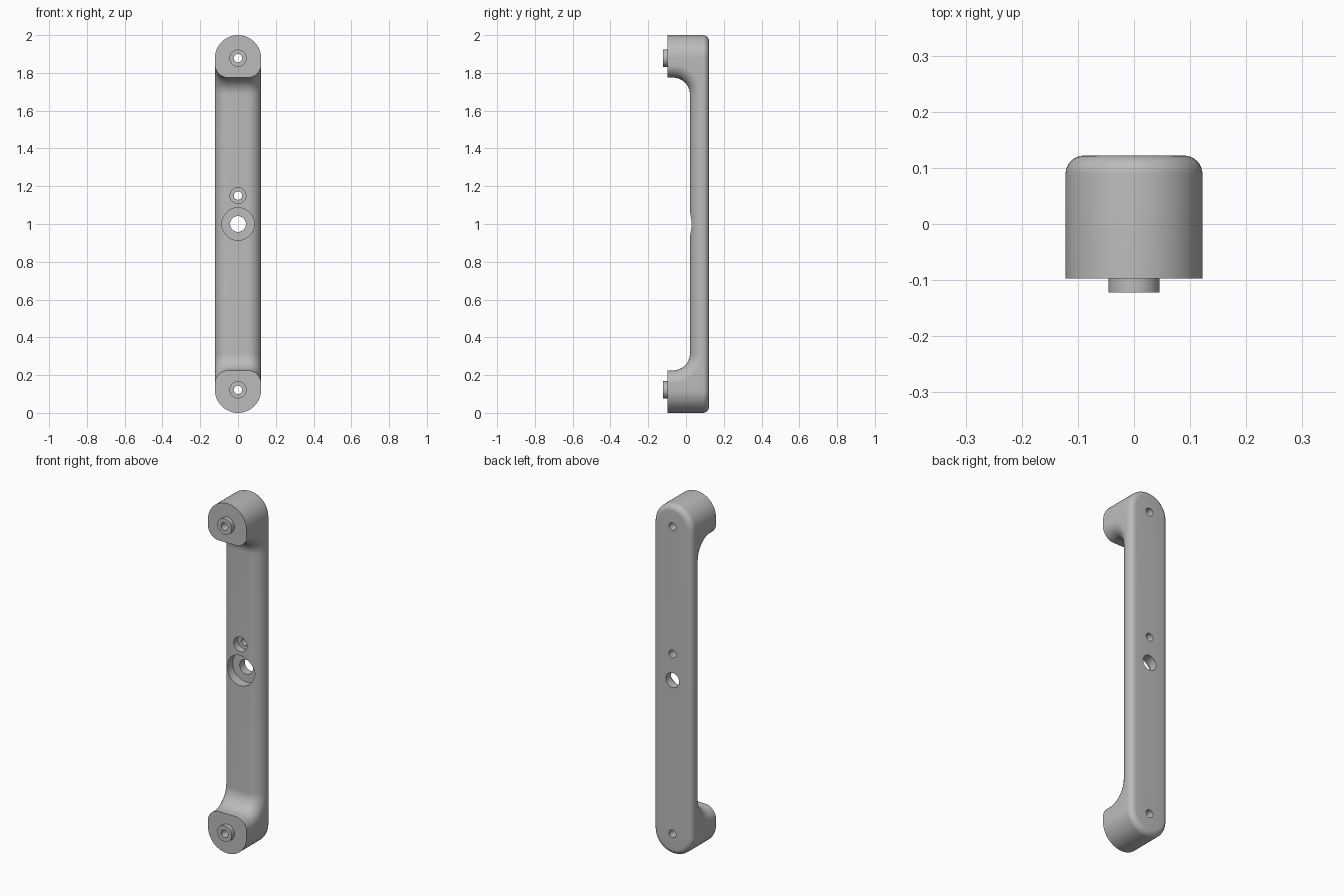
import bpy, bmesh
from math import sin, cos, pi, radians
from mathutils import Matrix

if "Cube" in bpy.data.objects:
    bpy.data.objects.remove(bpy.data.objects["Cube"])

R = 0.122                 # half width of the handle
FRONT, BACK = -0.097, 0.122
PIN = 1 - R               # mounting axis distance from mid height

grey = bpy.data.materials.new("plain grey")
grey.use_nodes = True
grey.diffuse_color = (0.5, 0.5, 0.5, 1)
grey.node_tree.nodes["Principled BSDF"].inputs["Base Color"].default_value = (0.5, 0.5, 0.5, 1)


def finish(name, bm):
    bmesh.ops.recalc_face_normals(bm, faces=bm.faces)
    mesh = bpy.data.meshes.new(name)
    bm.to_mesh(mesh)
    bm.free()
    mesh.materials.append(grey)
    obj = bpy.data.objects.new(name, mesh)
    bpy.context.collection.objects.link(obj)
    return obj


def activate(obj):
    bpy.ops.object.select_all(action='DESELECT')
    obj.select_set(True)
    bpy.context.view_layer.objects.active = obj


def bridge(bm, a, b, closed=True):
    n = len(a)
    for i in range(n if closed else n - 1):
        j = (i + 1) % n
        bm.faces.new((a[i], a[j], b[j], b[i]))


def cylinder(name, radius, y0, y1, z, segments=48):
    bm = bmesh.new()
    turn = Matrix.Translation((0, (y0 + y1) / 2, z)) @ Matrix.Rotation(radians(90), 4, 'X')
    bmesh.ops.create_cone(bm, cap_ends=True, segments=segments, radius1=radius,
                          radius2=radius, depth=y1 - y0, matrix=turn)
    return finish(name, bm)


def subtract(obj, cutter):
    cutter.hide_render = True
    mod = obj.modifiers.new("cut", 'BOOLEAN')
    mod.operation = 'DIFFERENCE'
    mod.solver = 'EXACT'
    mod.object = cutter
    activate(obj)
    bpy.ops.object.modifier_apply(modifier=mod.name)
    bpy.data.objects.remove(cutter)


def stadium(bm, r, y, steps=40):
    ring = []
    for side in (1, -1):
        for i in range(steps + 1):
            a = pi * i / steps
            ring.append(bm.verts.new((side * r * cos(a), y, 1 + side * (PIN + r * sin(a)))))
    return ring


# Body: long rounded block with a rounded back edge
bm = bmesh.new()
round_r = 0.033
rings = [stadium(bm, R, FRONT)]
for k in range(9):
    a = pi / 2 * k / 8
    rings.append(stadium(bm, R - round_r * (1 - cos(a)), BACK - round_r * (1 - sin(a))))
for a, b in zip(rings, rings[1:]):
    bridge(bm, a, b)
bm.faces.new(rings[0])
bm.faces.new(rings[-1])
body = finish("handle_body", bm)

# Grip recess: rounded cross-section swept along a U-shaped path
grip_y, pad_z, bend, fillet = 0.021, 0.775, 0.09, 0.07
path = [(-0.3, pad_z, 0, 1)]           # y, z, and direction into the material
for k in range(17):
    a = pi / 2 * (1 - k / 16)
    path.append((grip_y - bend * (1 - cos(a)), pad_z - bend * (1 - sin(a)), cos(a), sin(a)))
path += [(y, -z, ny, -nz) for y, z, ny, nz in reversed(path)]
half = [(R + 0.0005 - fillet * (1 - sin(a)), fillet * (1 - cos(a)))
        for a in [pi / 2 * k / 12 for k in range(13)]] + [(0.2, fillet)]
section = [(-x, d) for x, d in reversed(half)] + half
bm = bmesh.new()
rows = [[bm.verts.new((x, y + ny * d, 1 + z + nz * d)) for x, d in section]
        for y, z, ny, nz in path]
for a, b in zip(rows, rows[1:]):
    bridge(bm, a, b, closed=False)
bm.faces.new([r[0] for r in rows])
bm.faces.new([r[-1] for r in rows])
bm.faces.new(rows[0] + rows[-1][::-1])
subtract(body, finish("grip_cutter", bm))

# Holes: two mounting holes, a stepped centre hole and a small stepped hole
for radius, start, end, z in (
        (0.022, -0.3, 0.3, 1 + PIN), (0.022, -0.3, 0.3, 1 - PIN),
        (0.086, -0.3, 0.075, 1), (0.042, -0.3, 0.3, 1),
        (0.042, -0.3, 0.06, 1.15), (0.022, -0.3, 0.3, 1.15)):
    subtract(body, cylinder("hole_cutter", radius, start, end, z))

# Bosses: short tubes on the mounting pads
bosses = []
for label, z in (("upper", 1 + PIN), ("lower", 1 - PIN)):
    boss = cylinder(label + "_mounting_boss", 0.0455, -0.122, FRONT, z)
    subtract(boss, cylinder("boss_cutter", 0.022, -0.3, 0.3, z))
    bosses.append(boss)

for obj in [body] + bosses:
    activate(obj)
    bpy.ops.object.shade_smooth_by_angle(angle=radians(30))
